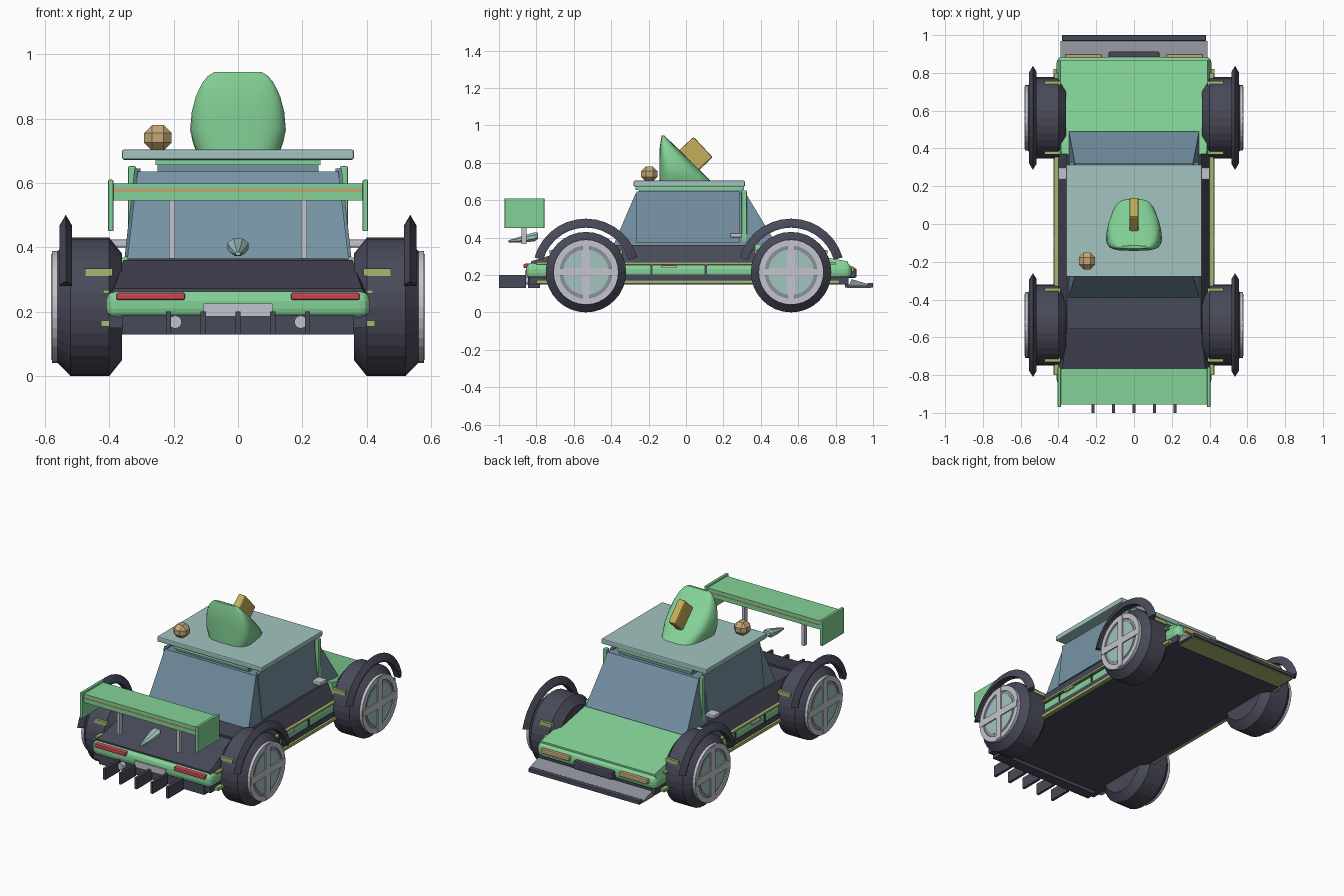
import bpy, bmesh, math
from mathutils import Vector

if "Cube" in bpy.data.objects:
    bpy.data.objects.remove(bpy.data.objects["Cube"])

COLORS = {
    "green": (0.23, 0.65, 0.31), "dark": (0.066, 0.068, 0.1), "pale_teal": (0.36, 0.55, 0.53),
    "glass": (0.18, 0.29, 0.37), "silver": (0.55, 0.56, 0.61), "red": (0.6, 0.06, 0.085),
    "tan": (0.56, 0.38, 0.18), "gold": (0.56, 0.42, 0.1), "lime": (0.38, 0.48, 0.17),
    "grey": (0.27, 0.28, 0.32)}
MATS = {}
for key, c in COLORS.items():
    MATS[key] = bpy.data.materials.new(key)
    MATS[key].diffuse_color = (*c, 1)


def finish(name, bm, mat, bevel=0, segs=2, smooth=False):
    bmesh.ops.recalc_face_normals(bm, faces=bm.faces)
    if smooth:
        for f in bm.faces:
            f.smooth = True
    me = bpy.data.meshes.new(name)
    bm.to_mesh(me)
    bm.free()
    me.materials.append(MATS[mat])
    ob = bpy.data.objects.new(name, me)
    bpy.context.collection.objects.link(ob)
    if bevel:
        m = ob.modifiers.new("bevel", "BEVEL")
        m.width, m.segments = bevel, segs
    return ob


def box(name, mat, x, y, z, bevel=0, segs=2, rot_x=0):
    bm = bmesh.new()
    bmesh.ops.create_cube(bm, size=1)
    for v in bm.verts:
        v.co = Vector((v.co.x * (x[1] - x[0]), v.co.y * (y[1] - y[0]), v.co.z * (z[1] - z[0])))
    ob = finish(name, bm, mat, bevel, segs)
    ob.location = ((x[0] + x[1]) / 2, (y[0] + y[1]) / 2, (z[0] + z[1]) / 2)
    ob.rotation_euler.x = rot_x
    return ob


def pair(name, mat, x, y, z, **kw):
    box(name + "_right", mat, x, y, z, **kw)
    box(name + "_left", mat, (-x[1], -x[0]), y, z, **kw)


def loft(name, mat, rings, closed=False, **kw):
    bm = bmesh.new()
    vs = [[bm.verts.new(p) for p in r] for r in rings]
    n = len(vs[0])
    pairs = list(zip(vs, vs[1:])) + ([(vs[-1], vs[0])] if closed else [])
    for a, b in pairs:
        for i in range(n):
            j = (i + 1) % n
            bm.faces.new((a[i], a[j], b[j], b[i]))
    if not closed:
        bm.faces.new(vs[0])
        bm.faces.new(vs[-1])
    return finish(name, bm, mat, **kw)


def circle(x, r, cy, cz, n=32):
    return [(x, cy + r * math.cos(2 * math.pi * i / n), cz + r * math.sin(2 * math.pi * i / n))
            for i in range(n)]


def shell(name, mat, sections):
    # tapered body section: y, bottom z, top z, bottom half width, top half width
    rings = [[(-wb, y, zb), (wb, y, zb), (wt, y, zt), (-wt, y, zt)] for y, zb, zt, wb, wt in sections]
    return loft(name, mat, rings)


# lower body
box("underbody", "dark", (-0.40, 0.40), (-0.84, 0.87), (0.15, 0.20))
box("rear_skirt", "dark", (-0.36, 0.36), (-0.845, -0.78), (0.13, 0.19))
box("body_belt", "green", (-0.41, 0.41), (-0.855, 0.885), (0.178, 0.265), bevel=0.032, segs=3)
shell("upper_body", "dark", [(-0.83, 0.25, 0.272, 0.40, 0.385), (-0.55, 0.25, 0.36, 0.408, 0.355),
                             (0.38, 0.25, 0.36, 0.408, 0.355)])
shell("hood", "green", [(0.37, 0.25, 0.368, 0.41, 0.385), (0.865, 0.25, 0.272, 0.405, 0.39)])
box("trunk_seam", "dark", (-0.34, 0.34), (-0.555, -0.54), (0.35, 0.366))

# side trim
pair("belt_trim", "lime", (0.40, 0.42), (-0.80, 0.80), (0.256, 0.268))
pair("sill_trim", "lime", (0.39, 0.425), (-0.80, 0.82), (0.154, 0.172))
pair("sill_slot", "dark", (0.40, 0.414), (-0.36, 0.38), (0.174, 0.203))
pair("door_handle", "silver", (0.41, 0.425), (-0.13, -0.05), (0.238, 0.25))
for k, y in enumerate((-0.185, 0.105)):
    pair(f"door_gap_{k}", "dark", (0.405, 0.414), (y - 0.006, y + 0.006), (0.2, 0.256))

# cabin
loft("cabin", "glass", [
    [(-0.345, -0.39, 0.355), (0.345, -0.39, 0.355), (0.345, 0.49, 0.355), (-0.345, 0.49, 0.355)],
    [(-0.312, -0.27, 0.635), (0.312, -0.27, 0.635), (0.312, 0.32, 0.635), (-0.312, 0.32, 0.635)]])
for s in (-1, 1):
    # side window pane
    loft("side_window", "glass", [
        [(s * w, -0.265, z), (s * w, 0.285, z), (s * (w - 0.02), 0.275, z), (s * (w - 0.02), -0.255, z)]
        for w, z in ((0.352, 0.37), (0.322, 0.645))])
box("cabin_top", "glass", (-0.25, 0.25), (-0.25, 0.30), (0.63, 0.656))
box("roof_rim", "green", (-0.257, 0.257), (-0.27, 0.31), (0.655, 0.674))
box("roof", "pale_teal", (-0.36, 0.36), (-0.28, 0.315), (0.672, 0.704), bevel=0.006)
pair("front_post", "green", (0.316, 0.342), (0.298, 0.325), (0.36, 0.652), bevel=0.005)
pair("mirror", "silver", (0.34, 0.402), (0.235, 0.298), (0.40, 0.424), bevel=0.006)

# roof scoop: rounded rings cut by a sloping front
rings = []
for z, w in ((0.70, 0.145), (0.73, 0.155), (0.765, 0.161), (0.82, 0.153), (0.87, 0.137),
             (0.91, 0.115), (0.932, 0.095), (0.945, 0.074)):
    y0, y1 = -0.142 + 0.012 * max(0, (z - 0.88) / 0.065), 0.135 - 1.02 * (z - 0.70)
    ring = []
    for i in range(28):
        t = 2 * math.pi * i / 28
        c, s = math.cos(t), math.sin(t)
        px = math.copysign(abs(c) ** 0.6, c)
        py = math.copysign(abs(s) ** 0.6, s)
        taper = 1 - 0.14 * (py + 1) * (y1 - y0) / 0.28
        ring.append((px * w * taper, (y0 + y1) / 2 + py * (y1 - y0) / 2, z))
    rings.append(ring)
loft("roof_scoop", "green", rings, smooth=True)
bpy.context.view_layer.objects.active = bpy.data.objects["roof_scoop"]
bpy.data.objects["roof_scoop"].select_set(True)
bpy.ops.object.shade_smooth_by_angle(angle=math.radians(40))
box("scoop_fin", "gold", (-0.025, 0.025), (-0.027, 0.123), (0.783, 0.903), bevel=0.01,
    rot_x=math.radians(-47))
box("beacon", "tan", (-0.292, -0.206), (-0.24, -0.152), (0.70, 0.78), bevel=0.025, segs=1)

# rear wing
box("wing_blade", "green", (-0.39, 0.39), (-0.955, -0.765), (0.545, 0.572))
box("wing_stripe", "tan", (-0.388, 0.388), (-0.953, -0.767), (0.572, 0.582))
box("wing_top", "green", (-0.39, 0.39), (-0.955, -0.765), (0.582, 0.598))
pair("wing_end_plate", "green", (0.387, 0.404), (-0.97, -0.757), (0.45, 0.61), bevel=0.004)
pair("wing_strut", "silver", (0.196, 0.214), (-0.88, -0.852), (0.365, 0.55))
loft("tail_cone", "pale_teal", [
    [(w * math.cos(math.pi * (i + .5) / 4), y, zc + h * math.sin(math.pi * (i + .5) / 4)) for i in range(8)]
    for y, zc, w, h in ((-0.79, 0.41, 0.026, 0.018), (-0.81, 0.404, 0.036, 0.026),
                        (-0.87, 0.392, 0.026, 0.02), (-0.95, 0.38, 0.008, 0.006))])

# tail details
pair("tail_light", "red", (0.165, 0.378), (-0.868, -0.83), (0.236, 0.26), bevel=0.006)
box("rear_plate", "silver", (-0.107, 0.107), (-0.862, -0.84), (0.185, 0.225))
for k in range(5):
    x = (k - 2) * 0.108
    box(f"diffuser_fin_{k}", "dark", (x - 0.008, x + 0.008), (-1.0, -0.855), (0.13, 0.2))
for s in (-1, 1):
    exhaust = [[(s * 0.195 + 0.02 * math.cos(i * math.pi / 8), y, 0.168 + 0.02 * math.sin(i * math.pi / 8))
                for i in range(16)] for y in (-0.875, -0.78)]
    loft("exhaust", "silver", exhaust)

# nose details
pair("headlight", "tan", (0.17, 0.365), (0.86, 0.9), (0.215, 0.245), bevel=0.006)
box("grille", "dark", (-0.135, 0.135), (0.86, 0.912), (0.185, 0.235), bevel=0.008)
loft("splitter_ramp", "grey", [[(x, 0.87, 0.14), (x, 0.97, 0.14), (x, 0.97, 0.152), (x, 0.885, 0.178)]
                               for x in (-0.39, 0.39)])
box("splitter", "dark", (-0.38, 0.38), (0.85, 1.0), (0.134, 0.15))
box("splitter_lip", "dark", (-0.38, 0.38), (0.97, 1.0), (0.14, 0.157), bevel=0.004)
box("splitter_trim", "lime", (-0.375, 0.375), (0.86, 0.99), (0.13, 0.135))

# wheels and arches
CZ = 0.215
for cy, place in ((-0.535, "rear"), (0.562, "front")):
    for s, side in ((1, "right"), (-1, "left")):
        tag = f"{place}_{side}"
        loft("tyre_" + tag, "dark", [circle(s * x, r, cy, CZ) for x, r in
                                     ((0.36, 0.165), (0.40, 0.215), (0.52, 0.215), (0.566, 0.168))])
        loft("rim_" + tag, "silver", [circle(s * x, r, cy, CZ) for x, r in
                                      ((0.55, 0.174), (0.578, 0.174), (0.578, 0.142), (0.55, 0.142))],
             closed=True)
        loft("rim_ring_" + tag, "grey", [circle(s * x, 0.143, cy, CZ) for x in (0.55, 0.571)])
        loft("hub_" + tag, "pale_teal", [circle(s * x, 0.122, cy, CZ) for x in (0.55, 0.574)])
        xs = sorted((s * 0.555, s * 0.581))
        box("spoke_upright_" + tag, "silver", xs, (cy - 0.021, cy + 0.021), (CZ - 0.165, CZ + 0.165))
        box("spoke_across_" + tag, "silver", xs, (cy - 0.165, cy + 0.165), (CZ - 0.021, CZ + 0.021))
        # tread markers
        for d in (-1, 1):
            y = cy + d * 0.183
            box("tread_marker_" + tag, "lime", sorted((s * 0.39, s * 0.475)),
                (y - 0.012, y + 0.012), (0.311, 0.334))
        # arch band with a ridged outer edge
        arc = []
        for i in range(15):
            a = math.radians(16 + 148 * i / 14)
            arc.append([(s * x, cy + r * math.cos(a), CZ + r * math.sin(a)) for x, r in
                        ((0.515, 0.238), (0.515, 0.252), (0.535, 0.286), (0.555, 0.252), (0.555, 0.238))])
        loft("wheel_arch_" + tag, "dark", arc)

for m in bpy.data.materials:
    if m.users and not m.is_grease_pencil:
        m.use_nodes = True
        m.node_tree.nodes["Principled BSDF"].inputs["Base Color"].default_value = m.diffuse_color
